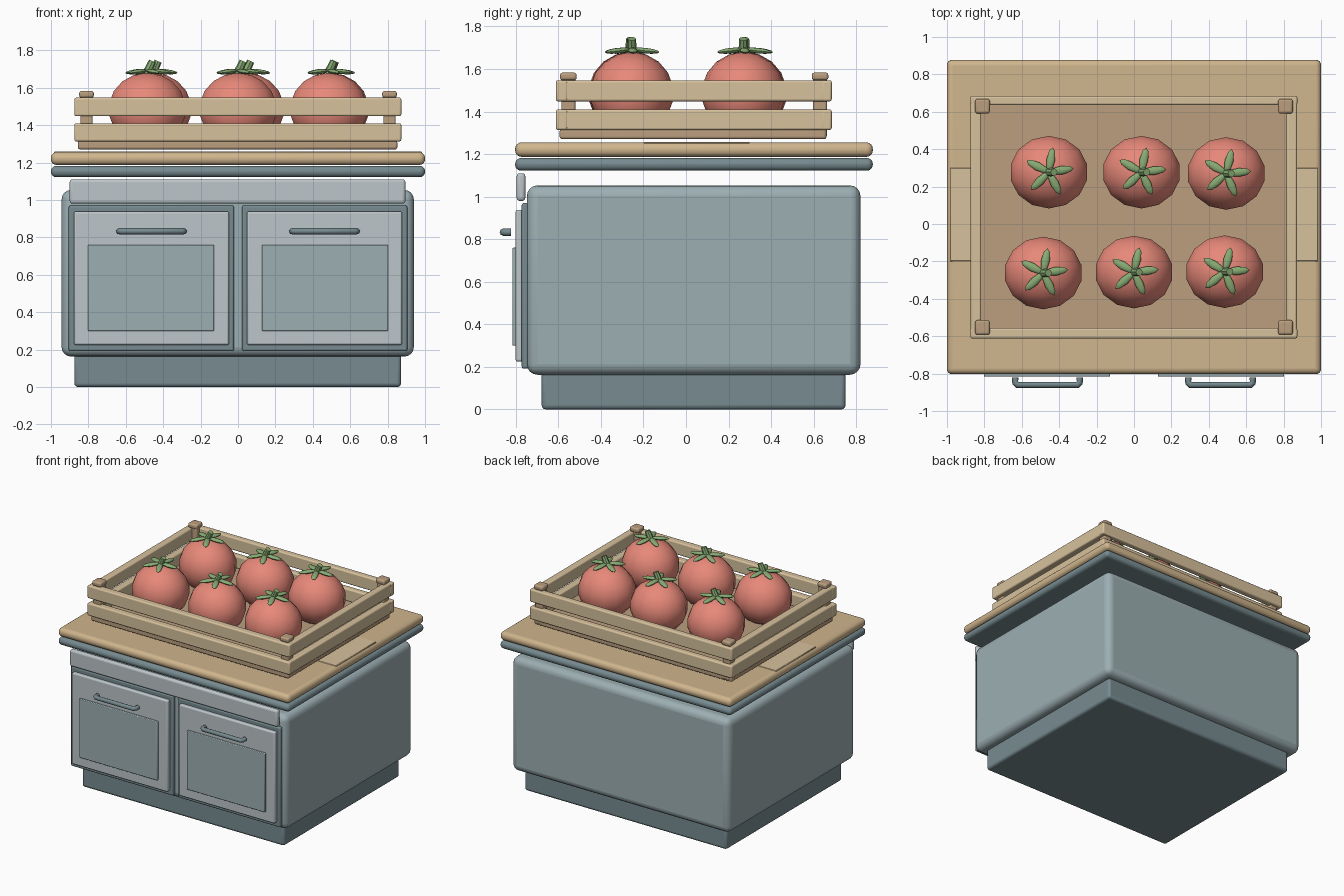
import bpy, bmesh
from math import pi, radians, cos, sin
from mathutils import Matrix, Vector

if "Cube" in bpy.data.objects:
    bpy.data.objects.remove(bpy.data.objects["Cube"])


def material(name, r, g, b):
    m = bpy.data.materials.new(name)
    m.diffuse_color = ((r / 255) ** 2.2, (g / 255) ** 2.2, (b / 255) ** 2.2, 1)
    m.use_nodes = True
    m.node_tree.nodes["Principled BSDF"].inputs["Base Color"].default_value = m.diffuse_color
    return m


BODY = material("body_paint", 155, 173, 177)
DARK = material("dark_paint", 118, 138, 143)
LIGHT = material("door_paint", 188, 197, 201)
WOOD = material("counter_wood", 207, 180, 140)
PALE = material("pale_wood", 214, 192, 155)
FLOOR = material("crate_floor_wood", 185, 157, 126)
RED = material("tomato_red", 230, 135, 120)
GREEN = material("leaf_green", 135, 170, 115)


def finish(name, bm, mat, bevel=0, segments=3):
    mesh = bpy.data.meshes.new(name)
    bm.to_mesh(mesh)
    bm.free()
    ob = bpy.data.objects.new(name, mesh)
    bpy.context.collection.objects.link(ob)
    mesh.materials.append(mat)
    if bevel:
        mod = ob.modifiers.new("bevel", 'BEVEL')
        mod.width, mod.segments = bevel, segments
    bpy.ops.object.select_all(action='DESELECT')
    ob.select_set(True)
    bpy.context.view_layer.objects.active = ob
    bpy.ops.object.shade_smooth_by_angle(angle=radians(40))
    return ob


def box(name, x, y, z, mat, bevel=0.01, segments=3):
    lo, hi = Vector((x[0], y[0], z[0])), Vector((x[1], y[1], z[1]))
    bm = bmesh.new()
    bmesh.ops.create_cube(bm, size=1, matrix=Matrix.Translation((lo + hi) / 2)
                          @ Matrix.Diagonal((*(hi - lo), 1)))
    return finish(name, bm, mat, bevel, segments)


# cabinet
box("plinth", (-.875, .872), (-.678, .75), (0, .2), DARK, .02)
box("cabinet_body", (-.943, .94), (-.748, .82), (.163, 1.053), BODY, .05, 4)
box("top_rail", (-.9, .895), (-.796, -.755), (.98, 1.11), LIGHT, .015)

# doors and handles, left and right
for side, s in (("left", -1), ("right", 1)):
    def span(a, b):
        return sorted((s * a, s * b))
    box(side + "_door_back", span(.021, .905), (-.772, -.74), (.192, .97), DARK)
    box(side + "_door_frame", span(.048, .877), (-.801, -.765), (.225, .938), LIGHT)
    box(side + "_door_panel", span(.128, .802), (-.816, -.79), (.3, .76), BODY, .005, 2)
    curve = bpy.data.curves.new(side + "_handle", 'CURVE')
    curve.dimensions = '3D'
    curve.bevel_depth, curve.bevel_resolution = .017, 2
    curve.use_fill_caps = True
    path = [(.29, -.822), (.29, -.848), (.302, -.86), (.623, -.86), (.635, -.848), (.635, -.822)]
    spline = curve.splines.new('POLY')
    spline.points.add(len(path) - 1)
    for p, (x, y) in zip(spline.points, path):
        p.co = (s * x, y, .833, 1)
    curve.materials.append(DARK)
    handle = bpy.data.objects.new(side + "_handle", curve)
    bpy.context.collection.objects.link(handle)

# countertop with a paler middle board
box("counter_underlay", (-1, 1), (-.803, .878), (1.122, 1.182), DARK, .028, 4)
box("counter_top", (-1, 1), (-.803, .878), (1.187, 1.255), WOOD, .03, 4)
box("counter_middle_board", (-.985, .985), (-.2, .3), (1.23, 1.258), PALE, .004, 1)

# crate
box("crate_floor", (-.856, .852), (-.594, .66), (1.27, 1.318), FLOOR, .012)
for level, z in (("lower", (1.313, 1.41)), ("upper", (1.448, 1.547))):
    box("crate_front_slat_" + level, (-.875, .873), (-.612, -.556), z, PALE)
    box("crate_back_slat_" + level, (-.875, .873), (.636, .685), z, PALE)
    box("crate_left_slat_" + level, (-.873, -.817), (-.61, .683), z, PALE)
    box("crate_right_slat_" + level, (.815, .871), (-.61, .683), z, PALE)
for sx in (-1, 1):
    for y in (-.553, .63):
        tag = ("left" if sx < 0 else "right") + ("_front" if y < 0 else "_back")
        x = sx * .81
        box("crate_post_" + tag, (x - .033, x + .033), (y - .033, y + .033), (1.28, 1.57), FLOOR)
        box("crate_post_cap_" + tag, (x - .039, x + .039), (y - .039, y + .039),
            (1.547, 1.583), FLOOR, .012)


def tomato(n, x, y, turn):
    at = Matrix.Translation((x, y, 0))
    bm = bmesh.new()
    bmesh.ops.create_uvsphere(bm, u_segments=14, v_segments=9, radius=1,
                              matrix=at @ Matrix.Translation((0, 0, 1.485))
                              @ Matrix.Diagonal((.212, .197, .195, 1)))
    fruit = finish(f"tomato_{n}", bm, RED)
    fruit.data.shade_smooth()
    # five drooping sepals and a leaning stem
    bm = bmesh.new()
    for i in range(5):
        rot = Matrix.Rotation(turn + i * 2 * pi / 5, 4, 'Z')
        bmesh.ops.create_uvsphere(bm, u_segments=8, v_segments=6, radius=1,
                                  matrix=at @ rot @ Matrix.Translation((.068, 0, 1.686))
                                  @ Matrix.Rotation(radians(6), 4, 'Y')
                                  @ Matrix.Diagonal((.066, .023, .013, 1)))
    bmesh.ops.create_cone(bm, cap_ends=True, segments=8, radius1=.024, radius2=.02, depth=.075,
                          matrix=at @ Matrix.Translation((.012, 0, 1.708))
                          @ Matrix.Rotation(radians(25), 4, 'Y'))
    finish(f"tomato_leaves_{n}", bm, GREEN)


spots = [(-.485, -.262), (0, -.257), (.485, -.255), (-.455, .277), (.04, .277), (.493, .27)]
for n, (x, y) in enumerate(spots, 1):
    tomato(n, x, y, radians(3 + (n * 5) % 7))
